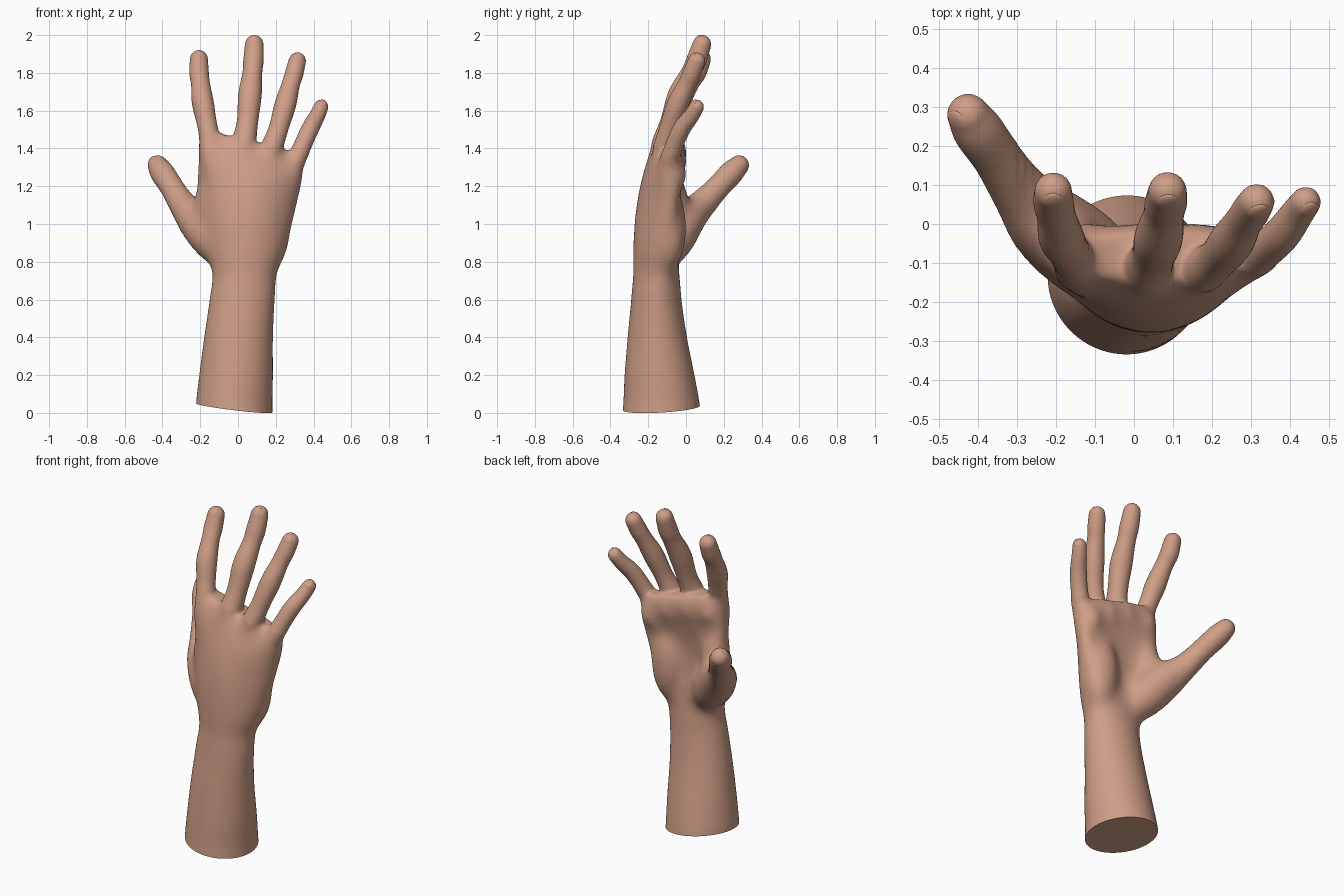
import bpy, bmesh, math
from mathutils import Vector, Matrix

cube = bpy.data.objects.get("Cube")
if cube:
    bpy.data.objects.remove(cube)

skin = bpy.data.materials.new("warm_skin")
skin.use_nodes = True
COLOR = (0.62, 0.34, 0.24, 1)
skin.diffuse_color = COLOR
bsdf = next(n for n in skin.node_tree.nodes if n.type == 'BSDF_PRINCIPLED')
bsdf.inputs["Base Color"].default_value = COLOR


def spline(points, steps=6):
    """Catmull-Rom interpolation of equal-length tuples."""
    p = [Vector(q) for q in points]
    p = [2 * p[0] - p[1]] + p + [2 * p[-1] - p[-2]]
    out = []
    for a, b, c, d in zip(p, p[1:], p[2:], p[3:]):
        for i in range(steps):
            t = i / steps
            out.append(0.5 * (2 * b + (c - a) * t + (2 * a - 5 * b + 4 * c - d) * t ** 2
                              + (3 * b - a - 3 * c + d) * t ** 3))
    return out + [p[-2]]


def loft(bm, rings):
    """Skin closed rings of points and cap both ends."""
    rings = [[bm.verts.new(co) for co in ring] for ring in rings]
    n = len(rings[0])
    for low, high in zip(rings, rings[1:]):
        for i in range(n):
            j = (i + 1) % n
            bm.faces.new((low[i], low[j], high[j], high[i]))
    bm.faces.new(rings[0][::-1])
    bm.faces.new(rings[-1])


def ellipsoid(bm, center, size, rotation=Matrix()):
    bmesh.ops.create_uvsphere(bm, u_segments=24, v_segments=16, radius=1, matrix=(
        Matrix.Translation(center) @ rotation @ Matrix.Diagonal((*size, 1))))


def tube(bm, points, sides=24):
    """Round limb through (x, y, z, radius) points with a domed tip."""
    pts = spline(points)
    rings = []
    for i, p in enumerate(pts):
        along = (pts[min(i + 1, len(pts) - 1)].xyz - pts[max(i - 1, 0)].xyz).normalized()
        u = along.cross(Vector((0, 1, 0))).normalized()
        v = along.cross(u)
        angles = [2 * math.pi * k / sides for k in range(sides)]
        rings.append([p.xyz + p.w * (u * math.cos(a) + v * math.sin(a)) for a in angles])
    loft(bm, rings)
    ellipsoid(bm, pts[-1].xyz, [pts[-1].w] * 3)


# Forearm and cupped palm sections: z, centre x, half width, centre y, half depth, cup
SECTIONS = [
    (-0.10, -0.02, 0.205, -0.127, 0.216, 0),
    (0.05, -0.02, 0.202, -0.13, 0.202, 0),
    (0.20, -0.01, 0.195, -0.14, 0.185, 0),
    (0.40, 0.003, 0.182, -0.152, 0.157, 0),
    (0.60, 0.022, 0.172, -0.157, 0.133, 0),
    (0.72, 0.034, 0.172, -0.157, 0.125, 0.01),
    (0.85, 0.043, 0.207, -0.163, 0.118, 0.04),
    (1.00, 0.045, 0.246, -0.168, 0.107, 0.075),
    (1.15, 0.052, 0.27, -0.153, 0.102, 0.08),
    (1.28, 0.065, 0.28, -0.122, 0.102, 0.05),
    (1.37, 0.068, 0.27, -0.095, 0.095, 0.03),
    (1.44, 0.06, 0.245, -0.083, 0.066, 0.01),
]
bm = bmesh.new()
rings = []
for z, cx, w, cy, d, cup in map(tuple, spline([Vector(s) for s in SECTIONS])):
    ring = []
    tilt = 0.25 * max(0, min(1, (z - 1.0) / 0.4))
    for k in range(48):
        a = 2 * math.pi * k / 48
        c, s = math.cos(a), math.sin(a)
        depth = math.copysign(abs(s) ** (0.8 if z > 0.8 else 1), s)
        ring.append((cx + w * c, cy + d * depth + cup * c * c, z - tilt * w * c))
    rings.append(ring)
loft(bm, rings)

# Fingers and thumb: x, y, z, radius from knuckle to tip
DIGITS = {
    "index": [(-0.115, -0.135, 1.22, 0.06), (-0.143, -0.115, 1.38, 0.067),
              (-0.163, -0.075, 1.52, 0.054), (-0.186, -0.035, 1.64, 0.059),
              (-0.199, 0.02, 1.745, 0.051), (-0.206, 0.055, 1.80, 0.053),
              (-0.207, 0.085, 1.873, 0.049)],
    "middle": [(0.01, -0.17, 1.22, 0.06), (0.028, -0.125, 1.40, 0.066),
               (0.05, -0.08, 1.54, 0.057), (0.063, -0.035, 1.68, 0.063),
               (0.076, 0.025, 1.80, 0.053), (0.082, 0.055, 1.865, 0.055),
               (0.086, 0.085, 1.952, 0.05)],
    "ring": [(0.12, -0.15, 1.18, 0.058), (0.165, -0.125, 1.36, 0.062),
             (0.213, -0.09, 1.50, 0.053), (0.25, -0.045, 1.63, 0.058),
             (0.28, 0.005, 1.74, 0.049), (0.297, 0.03, 1.795, 0.05),
             (0.314, 0.057, 1.863, 0.047)],
    "little": [(0.215, -0.11, 1.10, 0.056), (0.285, -0.1, 1.28, 0.06),
               (0.335, -0.067, 1.40, 0.049), (0.38, -0.025, 1.50, 0.048),
               (0.42, 0.03, 1.575, 0.043), (0.44, 0.057, 1.62, 0.04)],
    "thumb": [(-0.03, -0.13, 0.80, 0.08), (-0.125, -0.075, 0.91, 0.117),
              (-0.215, 0.0, 1.02, 0.107), (-0.29, 0.085, 1.105, 0.077),
              (-0.35, 0.17, 1.195, 0.064), (-0.40, 0.24, 1.27, 0.065),
              (-0.425, 0.28, 1.31, 0.055)],
}
for path in DIGITS.values():
    tube(bm, path)

# Fleshy pads of the palm and the web beside the thumb
ellipsoid(bm, (0.17, -0.09, 0.98), (0.11, 0.095, 0.23))
ellipsoid(bm, (-0.15, -0.075, 1.11), (0.08, 0.09, 0.18))
for x, z in ((-0.125, 1.38), (0.02, 1.37), (0.15, 1.33), (0.265, 1.26)):
    ellipsoid(bm, (x, -0.05, z), (0.065, 0.06, 0.085))


def add_object(name, bm):
    mesh = bpy.data.meshes.new(name)
    bmesh.ops.recalc_face_normals(bm, faces=bm.faces)
    bm.to_mesh(mesh)
    bm.free()
    mesh.materials.append(skin)
    obj = bpy.data.objects.new(name, mesh)
    bpy.context.collection.objects.link(obj)
    return obj


# Fuse the parts into one soft skin
hand = add_object("hand", bm)
fuse = hand.modifiers.new("fuse", 'REMESH')
fuse.mode = 'VOXEL'
fuse.voxel_size = 0.009
soften = hand.modifiers.new("soften", 'SMOOTH')
soften.factor = 0.5
soften.iterations = 10
graph = bpy.context.evaluated_depsgraph_get()
fused = bpy.data.meshes.new_from_object(hand.evaluated_get(graph))
hand.modifiers.clear()

# Melt the pads into the palm, in bands that fade towards the wrist and fingers
bm = bmesh.new()
bm.from_mesh(fused)
for fade in (0, 0.02, 0.04, 0.06):
    palm = [v for v in bm.verts if v.co.x > -0.30 + fade
            and 0.66 + fade < v.co.z < 1.46 - fade - 0.27 * v.co.x]
    for _ in range(20):
        bmesh.ops.smooth_vert(bm, verts=palm, factor=0.5,
                              use_axis_x=True, use_axis_y=True, use_axis_z=True)

# Slanted flat cut at the forearm
cut = bmesh.ops.bisect_plane(
    bm, geom=bm.verts[:] + bm.edges[:] + bm.faces[:], plane_co=(-0.02, -0.13, 0.026),
    plane_no=(0.12, -0.06, 1), clear_inner=True)
rim = [e for e in cut["geom_cut"] if isinstance(e, bmesh.types.BMEdge)]
bmesh.ops.contextual_create(bm, geom=rim)
bm.to_mesh(hand.data)
bm.free()

# Fingernails, thin shells set almost flush into the back of each tip
bm = bmesh.new()
for name, path in DIGITS.items():
    tip, r = Vector(path[-1][:3]), path[-1][3]
    along = (tip - Vector(path[-2][:3])).normalized()
    back = Vector((-0.5, -0.4, 0.5)) if name == "thumb" else Vector((0, -1, 0))
    back = (back - along * back.dot(along)).normalized()
    side = along.cross(back)
    back = (back + along * 0.3).normalized()
    turn = Matrix((side, back.cross(side), back)).transposed().to_4x4()
    ellipsoid(bm, tip + back * r * 0.71, (r * 0.58, r * 0.66, r * 0.25), turn)
nails = add_object("fingernails", bm)

bpy.ops.object.select_all(action='DESELECT')
for obj in (hand, nails):
    obj.select_set(True)
bpy.context.view_layer.objects.active = hand
bpy.ops.object.shade_smooth_by_angle(angle=math.radians(45))
